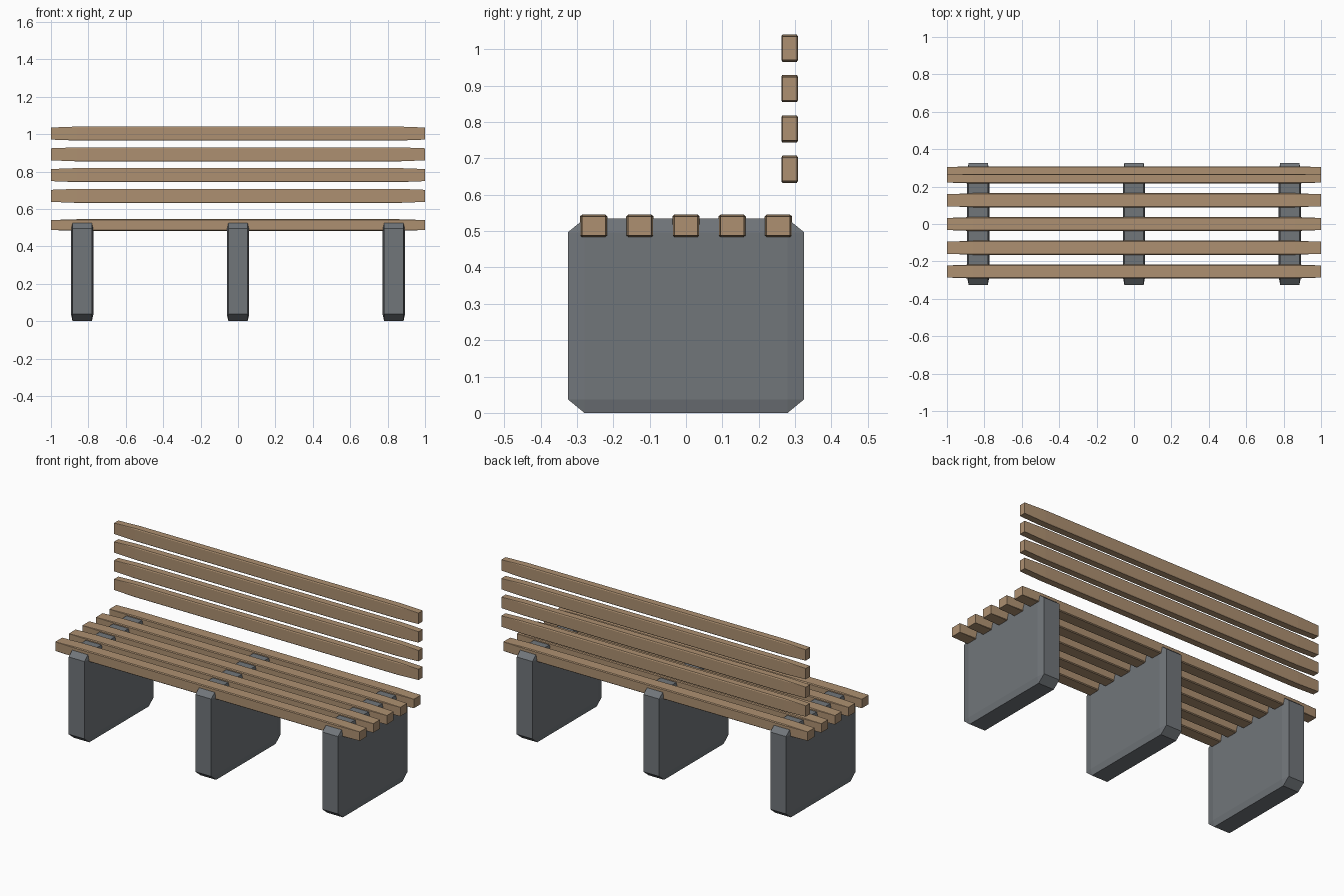
import bpy
import bmesh
from mathutils import Matrix

if "Cube" in bpy.data.objects:
    bpy.data.objects.remove(bpy.data.objects["Cube"], do_unlink=True)


def make_material(name, color):
    mat = bpy.data.materials.new(name)
    mat.use_nodes = True
    mat.diffuse_color = color
    mat.node_tree.nodes["Principled BSDF"].inputs["Base Color"].default_value = color
    return mat


wood = make_material("light_wood", (0.42, 0.28, 0.165, 1))
concrete = make_material("grey_concrete", (0.165, 0.18, 0.195, 1))


def chamfered_block(name, center, size, mat):
    """Unit cube chamfered first, then stretched, so chamfers scale with each side."""
    bm = bmesh.new()
    bmesh.ops.create_cube(bm, size=1)
    bmesh.ops.bevel(bm, geom=bm.edges[:], offset=0.07, offset_type='OFFSET',
                    segments=1, profile=0.5, affect='EDGES')
    bmesh.ops.transform(bm, matrix=Matrix.Diagonal((*size, 1)), verts=bm.verts)
    mesh = bpy.data.meshes.new(name)
    bm.to_mesh(mesh)
    bm.free()
    mesh.materials.append(mat)
    obj = bpy.data.objects.new(name, mesh)
    obj.location = center
    bpy.context.collection.objects.link(obj)
    return obj


# Slab supports
for side, x in (("right", -0.833), ("middle", 0), ("left", 0.833)):
    chamfered_block(f"support_{side}", (x, 0, 0.267), (0.12, 0.65, 0.534), concrete)

# Seat slats, front to back
for i in range(5):
    chamfered_block(f"seat_slat_{i + 1}", (0, (i - 2) * 0.127, 0.514),
                    (2, 0.075, 0.062), wood)

# Backrest slats, bottom to top
for i in range(4):
    chamfered_block(f"back_slat_{i + 1}", (0, 0.285, 0.67 + i * 0.111),
                    (2, 0.046, 0.075), wood)
